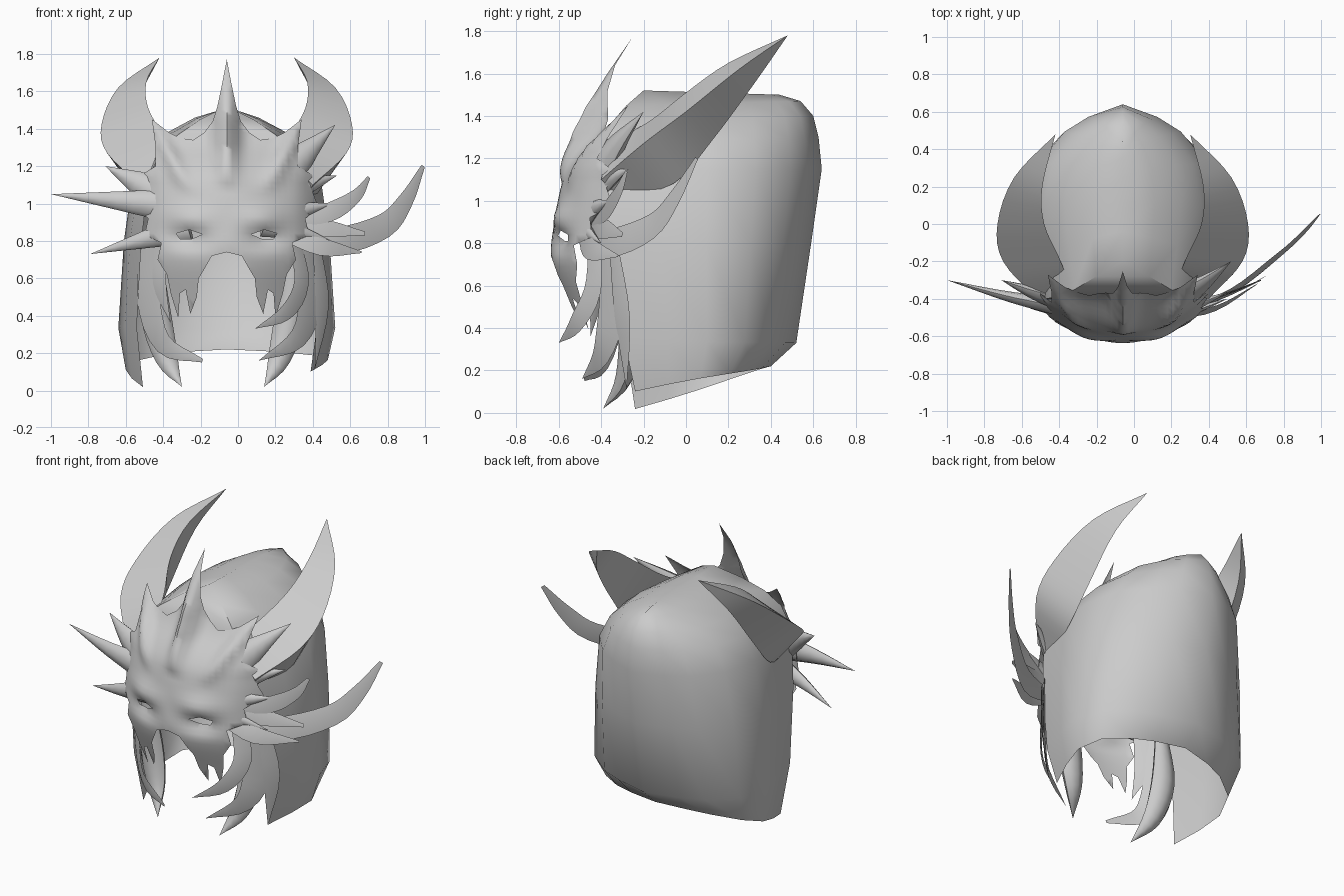
import bpy, bmesh, math
from mathutils import Vector
from mathutils.geometry import delaunay_2d_cdt

if "Cube" in bpy.data.objects:
    bpy.data.objects.remove(bpy.data.objects["Cube"])

CX = -0.06  # plane of symmetry

grey = bpy.data.materials.new("plain_grey")
grey.use_nodes = True
grey.diffuse_color = (0.6, 0.6, 0.6, 1)
grey.node_tree.nodes["Principled BSDF"].inputs["Base Color"].default_value = (0.6, 0.6, 0.6, 1)


def make(name, verts, faces, angle=45):
    mesh = bpy.data.meshes.new(name)
    mesh.from_pydata(verts, [], faces)
    bm = bmesh.new()
    bm.from_mesh(mesh)
    bmesh.ops.remove_doubles(bm, verts=bm.verts, dist=0.0005)
    bmesh.ops.delete(bm, geom=[v for v in bm.verts if not v.link_faces], context='VERTS')
    bmesh.ops.recalc_face_normals(bm, faces=bm.faces)
    bm.to_mesh(mesh)
    bm.free()
    mesh.materials.append(grey)
    ob = bpy.data.objects.new(name, mesh)
    bpy.context.collection.objects.link(ob)
    bpy.ops.object.select_all(action='DESELECT')
    ob.select_set(True)
    bpy.context.view_layer.objects.active = ob
    bpy.ops.object.shade_smooth_by_angle(angle=math.radians(angle))
    return ob


def smooth(pts, n=4):
    """Catmull-Rom resampling of points of any dimension."""
    p = [Vector(q) for q in pts]
    p = [2 * p[0] - p[1]] + p + [2 * p[-1] - p[-2]]
    out = []
    for i in range(1, len(p) - 2):
        a, b, c, d = p[i - 1:i + 3]
        for k in range(n):
            t = k / n
            out.append(0.5 * (2 * b + (c - a) * t + (2 * a - 5 * b + 4 * c - d) * t * t
                              + (3 * b - a - 3 * c + d) * t ** 3))
    return out + [p[-2]]


def loft(name, rings, angle=45):
    n = len(rings[0])
    verts = [v for r in rings for v in r]
    faces = [(i * n + j, i * n + (j + 1) % n, (i + 1) * n + (j + 1) % n, (i + 1) * n + j)
             for i in range(len(rings) - 1) for j in range(n)]
    faces.append(tuple(range(n)))
    return make(name, verts, faces, angle)


def taper(name, path, widths, flat=1.0, normal=(0, -1, 0), sides=8):
    """Tapered spike or leaf along a path; flat squashes it along the normal."""
    pts = smooth(path)
    rad = [max(r[0], 0.0) for r in smooth([(w, 0) for w in widths])]
    rings = []
    for i, p in enumerate(pts):
        tan = (pts[min(i + 1, len(pts) - 1)] - pts[max(i - 1, 0)]).normalized()
        side = tan.cross(Vector(normal)).normalized()
        up = side.cross(tan)
        rings.append([p + side * rad[i] * math.cos(a) + up * rad[i] * flat * math.sin(a)
                      for a in (2 * math.pi * k / sides for k in range(sides))])
    return loft(name, rings, 50)


# Hood: open U-shaped rings rising to a ridge
half = [(0.83, 0), (0.94, 0.25), (1, 0.48), (0.9, 0.7), (0.62, 0.86), (0.37, 0.935)]
template = [(-x, f) for x, f in half] + [(0, 1)] + [(x, f) for x, f in reversed(half)]
# z front, z back, half width, y front, y back
levels = [(0.06, 0.22, 0.54, -0.24, 0.4), (0.34, 0.33, 0.58, -0.29, 0.52),
          (0.8, 0.8, 0.55, -0.36, 0.59), (1.15, 1.15, 0.5, -0.4, 0.64),
          (1.28, 1.3, 0.42, -0.39, 0.625), (1.37, 1.4, 0.31, -0.35, 0.6),
          (1.45, 1.47, 0.17, -0.28, 0.54), (1.52, 1.5, 0, -0.2, 0.44)]
verts, faces = [], []
n = len(template)
for i, (zf, zb, w, yf, yb) in enumerate(levels):
    for x, f in template:
        skew = 0.05 * x * (1 - f) if i == 0 else 0
        verts.append((CX + x * w, yf + f * (yb - yf), zf + f * (zb - zf) + skew))
    if i:
        a, b = (i - 1) * n, i * n
        faces += [(a + j, a + j + 1, b + j + 1, b + j) for j in range(n - 1)]
        if i > 3:  # close the crown behind the mask
            faces.append((a + n - 1, a, b, b + n - 1))
make("hood", verts, faces, 50)


# Mask: curved plate with jagged outline, ridged spikes and eye holes
def inside(x, z, poly):
    hit = False
    for (x1, z1), (x2, z2) in zip(poly, poly[1:] + poly[:1]):
        if (z1 > z) != (z2 > z) and x < (x2 - x1) * (z - z1) / (z2 - z1) + x1:
            hit = not hit
    return hit


def ramp(t):
    return max(0, min(1, t))


profile = smooth([(0.35, -0.5), (0.5, -0.56), (0.72, -0.635), (0.9, -0.62), (1.1, -0.58),
                  (1.2, -0.52), (1.32, -0.41), (1.45, -0.34), (1.6, -0.3), (1.8, -0.24)])


def mask_y(u, z):
    for a, b in zip(profile, profile[1:]):
        if z <= b.x:
            break
    y = a.y + (b.y - a.y) * (z - a.x) / (b.x - a.x)
    top = ramp((z - 1.1) * 4)
    y += (0.85 - 0.4 * top) * u * u + 3 * (1 - top) * max(0, u - 0.35) ** 2
    y -= 0.03 * math.exp(-((u - 0.2) / 0.12) ** 2 - ((z - 0.92) / 0.06) ** 2)   # brow
    y += 0.035 * math.exp(-((u - 0.2) / 0.1) ** 2 - ((z - 0.81) / 0.05) ** 2)   # eye socket
    # crest ridge and slanted brow ridges
    y -= 0.13 * ramp((z - 1.08) * 4) * ramp((1.78 - z) * 3) * math.exp(-(u / 0.06) ** 2)
    slant = (u - 0.18) * 0.9 - (z - 1) * 0.44
    y -= 0.07 * ramp((z - 1.05) * 4) * ramp((1.46 - z) * 5) * math.exp(-(slant / 0.045) ** 2)
    return y


edge = [(0, 1.77), (0.025, 1.64), (0.05, 1.52), (0.075, 1.44), (0.12, 1.38), (0.18, 1.34), (0.25, 1.35),
        (0.31, 1.38), (0.4, 1.45), (0.38, 1.3),
        (0.38, 1.2), (0.48, 1.14), (0.46, 1.06), (0.49, 0.98), (0.42, 0.92), (0.44, 0.83),
        (0.35, 0.79), (0.37, 0.7), (0.32, 0.62), (0.3, 0.52), (0.26, 0.39), (0.25, 0.52),
        (0.22, 0.54), (0.195, 0.41), (0.16, 0.5), (0.15, 0.6), (0.12, 0.65), (0.08, 0.72), (0, 0.74)]
outline = edge + [(-x, z) for x, z in reversed(edge[1:-1])]
eye = [(0.13, 0.835), (0.2, 0.86), (0.27, 0.84), (0.25, 0.81), (0.19, 0.81)]
eyes = [eye, [(-x, z) for x, z in eye]]
pts, links = [], []
for loop in [outline] + eyes:
    s = len(pts)
    pts += [Vector(p) for p in loop]
    links += [(s + k, s + (k + 1) % len(loop)) for k in range(len(loop))]
step = 0.03
for i in range(-16, 17):
    for j in range(13, 58):
        if inside(i * step, j * step, outline):
            pts.append(Vector((i * step, j * step)))
flat_pts, _, tris, *_ = delaunay_2d_cdt(pts, links, [], 0, 1e-5)
keep = []
for t in tris:
    c = sum((flat_pts[k] for k in t), Vector((0, 0))) / len(t)
    if inside(c.x, c.y, outline) and not any(inside(c.x, c.y, e) for e in eyes):
        keep.append(tuple(t))
mask = make("mask", [(CX + p.x, mask_y(abs(p.x), p.y), p.y) for p in flat_pts], keep, 70)
if sum(f.normal.y for f in mask.data.polygons) > 0:
    mask.data.flip_normals()

# Great horns: three-edged crescents (outer, inner and under rails)
outer = [(0.46, -0.4, 1.1), (0.64, -0.2, 1.27), (0.67, 0, 1.42), (0.58, 0.25, 1.62), (0.36, 0.48, 1.78)]
inner = [(0.27, -0.36, 1.28), (0.34, -0.18, 1.37), (0.42, 0, 1.51), (0.43, 0.2, 1.65), (0.36, 0.48, 1.78)]
under = [(0.42, -0.32, 1.02), (0.5, -0.06, 1.08), (0.5, 0.12, 1.28), (0.47, 0.32, 1.55), (0.36, 0.48, 1.78)]
for name, s in (("left_horn", 1), ("right_horn", -1)):
    rails = [smooth([(CX + s * u, y, z) for u, y, z in r]) for r in (outer, inner, under)]
    loft(name, list(zip(*rails)), 40)

# Spikes growing out of the mask's sides, their roots buried behind it
spikes = [
    ("right_long_spike", (-0.28, -0.46, 0.98), (-1, -0.3, 1.05), 0.1),
    ("right_low_spike", (-0.26, -0.48, 0.87), (-0.79, -0.36, 0.73), 0.085),
    ("right_temple_spike", (-0.36, -0.4, 1.02), (-0.71, -0.3, 1.2), 0.13),
    ("left_temple_spike", (0.2, -0.41, 1.12), (0.52, -0.2, 1.42), 0.13),
    ("left_side_spike", (0.2, -0.43, 1.05), (0.53, -0.27, 1.15), 0.11),
    ("left_long_spike", (0.16, -0.47, 0.93), (0.51, -0.36, 1.0), 0.09),
    ("left_low_spike", (0.14, -0.49, 0.9), (0.5, -0.4, 0.8), 0.08),
]
for name, a, b, r in spikes:
    mid = (Vector(a) + Vector(b)) / 2 + Vector((0, -0.015, 0))
    taper(name, [a, mid, b], [r, r * 0.5, 0], 0.6)

# Feathers fanning from the left temple
fan = (0.6, -0.75, 0.2)
feathers = [
    ("long_feather", [(0.22, -0.48, 0.84), (0.52, -0.36, 0.8), (0.78, -0.16, 0.88), (0.9, -0.05, 1.02),
                      (0.99, 0.05, 1.2)], [0.03, 0.07, 0.065, 0.045, 0.012]),
    ("upper_feather", [(0.25, -0.45, 0.9), (0.48, -0.38, 0.95), (0.63, -0.32, 1.04), (0.7, -0.28, 1.14)],
     [0.02, 0.05, 0.035, 0.01]),
    ("middle_feather", [(0.22, -0.46, 0.87), (0.44, -0.4, 0.87), (0.68, -0.3, 0.84)], [0.02, 0.05, 0.01]),
    ("lower_feather", [(0.2, -0.5, 0.84), (0.44, -0.45, 0.77), (0.66, -0.32, 0.74)], [0.02, 0.05, 0.005]),
]
for name, path, widths in feathers:
    taper(name, path, widths, 0.06, fan, 6)

# Tusks hanging inside the hood's front edge
tusk = [(-0.46, -0.3, 0.78), (-0.44, -0.26, 0.42), (-0.38, -0.29, 0.17), (-0.3, -0.39, 0.02)]
taper("right_tusk", tusk, [0.04, 0.08, 0.06, 0], 0.7)
taper("left_tusk", [(2 * CX - 0.04 - x, y, z) for x, y, z in tusk], [0.04, 0.08, 0.06, 0], 0.7)

# Flat strands beside the cheeks
strands = [
    ("right_long_strand", [(-0.47, -0.36, 0.84), (-0.48, -0.35, 0.5), (-0.4, -0.4, 0.25), (-0.19, -0.48, 0.16)],
     [0.05, 0.085, 0.06, 0.01]),
    ("right_cheek_strand", [(-0.4, -0.42, 0.8), (-0.42, -0.42, 0.58), (-0.36, -0.45, 0.36)], [0.04, 0.05, 0]),
    ("left_long_strand", [(0.38, -0.36, 0.84), (0.39, -0.35, 0.5), (0.32, -0.4, 0.28), (0.11, -0.49, 0.16)],
     [0.05, 0.085, 0.06, 0]),
    ("left_cheek_strand", [(0.3, -0.43, 0.82), (0.34, -0.44, 0.58), (0.26, -0.52, 0.42), (0.09, -0.6, 0.33)],
     [0.04, 0.055, 0.045, 0]),
    ("left_outer_strand", [(0.42, -0.34, 0.78), (0.45, -0.3, 0.45), (0.41, -0.28, 0.11)], [0.03, 0.05, 0]),
]
for name, path, widths in strands:
    taper(name, path, widths, 0.07, (0.7 if "left" in name else -0.7, -0.7, 0), 6)
